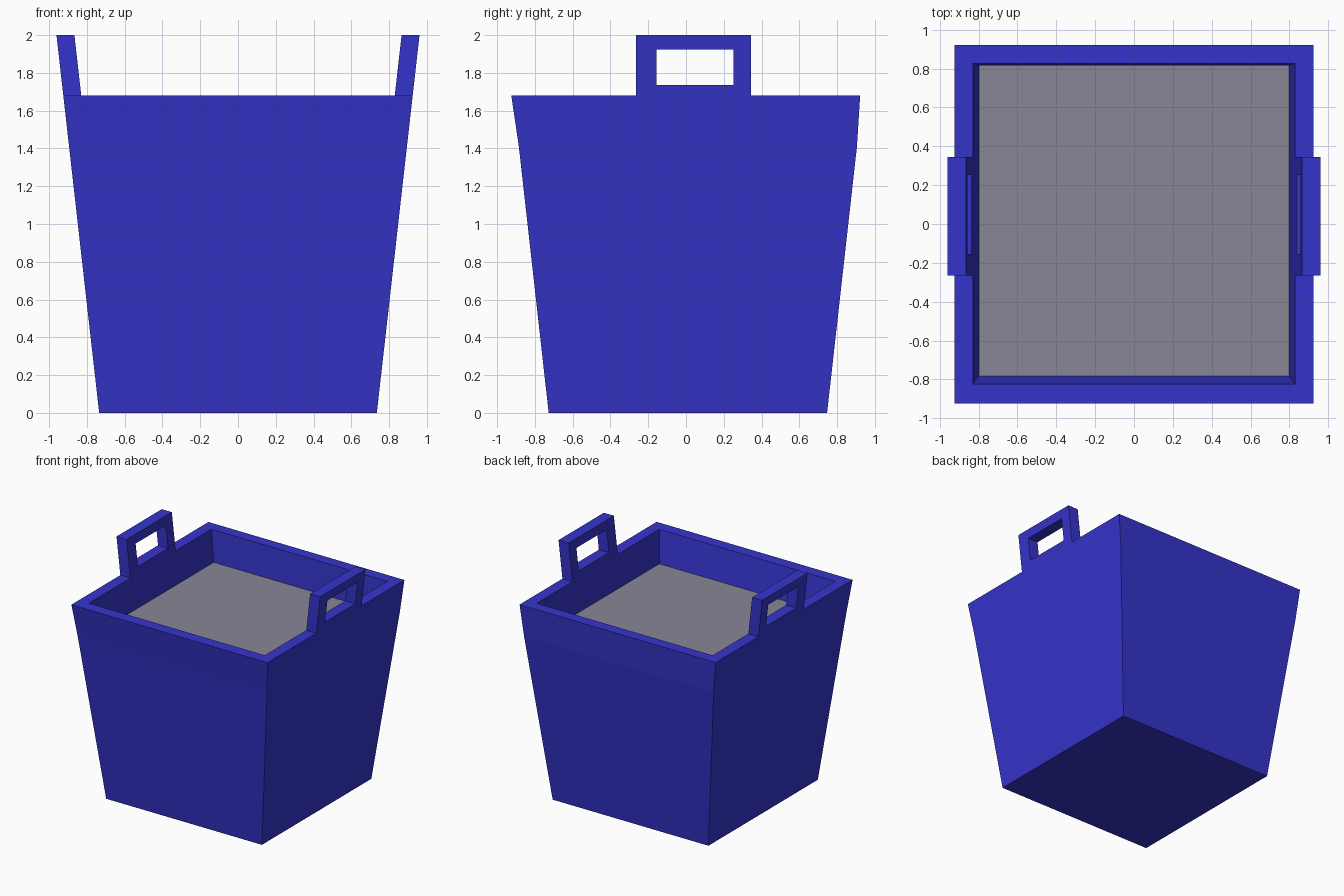
import bpy

if "Cube" in bpy.data.objects:
    bpy.data.objects.remove(bpy.data.objects["Cube"])


def material(name, color):
    m = bpy.data.materials.new(name)
    m.diffuse_color = (*color, 1)
    m.use_nodes = True
    m.node_tree.nodes["Principled BSDF"].inputs["Base Color"].default_value = m.diffuse_color
    return m


blue = material("blue plastic", (0.036, 0.034, 0.6))
grey = material("grey filling", (0.25, 0.24, 0.30))


def make(name, verts, faces, mat):
    me = bpy.data.meshes.new(name)
    me.from_pydata(verts, [], faces)
    me.materials.append(mat)
    ob = bpy.data.objects.new(name, me)
    bpy.context.collection.objects.link(ob)
    return ob


def ring(x, y0, y1, z):
    return [(-x, y0, z), (x, y0, z), (x, y1, z), (-x, y1, z)]


def side_x(z):
    # outward lean shared by the walls and handles
    return 0.735 + 0.113 * z


WALL = 0.095

# tapered tub: outer wall up, across the rim, down to the filling
loops = [
    ring(side_x(0), -0.727, 0.747, 0),
    ring(side_x(1.41), -0.885, 0.905, 1.41),
    ring(side_x(1.68), -0.925, 0.922, 1.68),
    ring(side_x(1.68) - WALL, -0.825, 0.827, 1.68),
    ring(side_x(1.41) - WALL, -0.782, 0.815, 1.41),
]
verts = [v for loop in loops for v in loop]
faces = [(3, 2, 1, 0)]
for k in range(len(loops) - 1):
    for i in range(4):
        j = (i + 1) % 4
        faces.append((4 * k + i, 4 * k + j, 4 * k + 4 + j, 4 * k + 4 + i))
make("tub", verts, faces, blue)

# flat filling surface inside the tub
make("filling", loops[-1], [(0, 1, 2, 3)], grey)


# leaning handles with a rectangular grip hole
def handle(name, sign):
    outline = [(-0.265, 1.68), (0.345, 1.68), (0.345, 2.0), (-0.265, 2.0)]
    hole = [(-0.155, 1.735), (0.252, 1.735), (0.252, 1.925), (-0.155, 1.925)]
    verts = [(sign * (side_x(z) - inset), y, z)
             for inset in (0, WALL) for y, z in outline + hole]
    faces = []
    for i in range(4):
        j = (i + 1) % 4
        faces += [(i, j, 4 + j, 4 + i),             # outside face
                  (8 + j, 8 + i, 12 + i, 12 + j),   # inside face
                  (4 + i, 4 + j, 12 + j, 12 + i)]   # hole wall
        if i > 0:                                   # open where it meets the rim
            faces.append((j, i, 8 + i, 8 + j))
    if sign < 0:
        faces = [f[::-1] for f in faces]
    make(name, verts, faces, blue)


handle("right_handle", 1)
handle("left_handle", -1)
